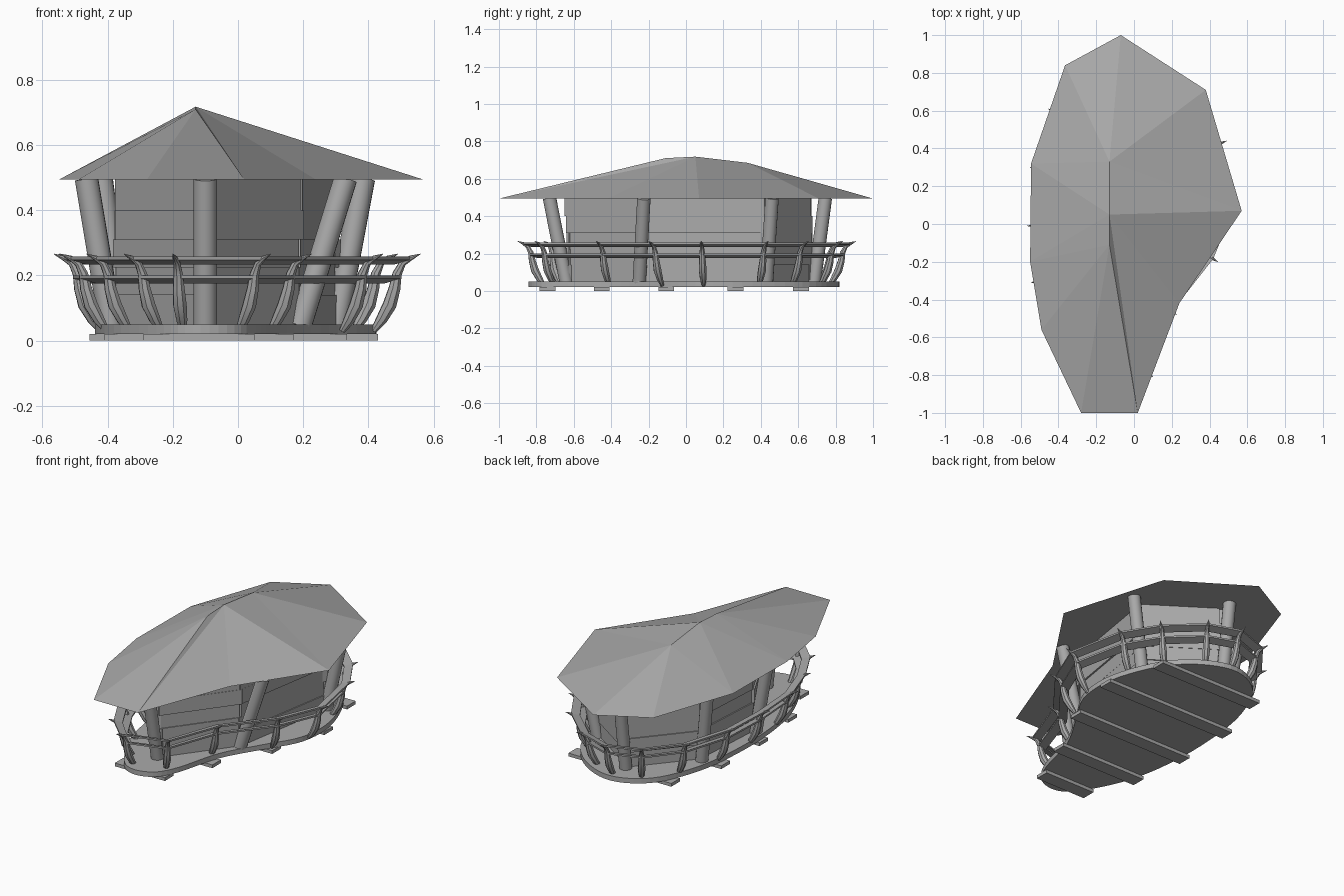
import bpy, bmesh, math, random
from mathutils import Vector

if "Cube" in bpy.data.objects:
    bpy.data.objects.remove(bpy.data.objects["Cube"])

random.seed(4)

# One dark grey for the whole model
grey = bpy.data.materials.new("dark_grey")
grey.diffuse_color = (.4, .4, .4, 1)
grey.use_nodes = True
grey.node_tree.nodes["Principled BSDF"].inputs["Base Color"].default_value = grey.diffuse_color


def make(name, verts, faces, smooth=False):
    me = bpy.data.meshes.new(name)
    bm = bmesh.new()
    vs = [bm.verts.new(v) for v in verts]
    for f in faces:
        bm.faces.new([vs[i] for i in f])
    bmesh.ops.recalc_face_normals(bm, faces=bm.faces)
    bm.to_mesh(me)
    bm.free()
    me.materials.append(grey)
    ob = bpy.data.objects.new(name, me)
    bpy.context.collection.objects.link(ob)
    if smooth:
        bpy.ops.object.select_all(action='DESELECT')
        ob.select_set(True)
        bpy.context.view_layer.objects.active = ob
        bpy.ops.object.shade_smooth_by_angle(angle=math.radians(40))
    return ob


def loft(name, rings, closed=False, smooth=False):
    """Skin a list of equal-sized vertex rings."""
    n, m = len(rings[0]), len(rings)
    faces = []
    for i in range(m if closed else m - 1):
        a, b = i * n, ((i + 1) % m) * n
        faces += [(a + k, a + (k + 1) % n, b + (k + 1) % n, b + k) for k in range(n)]
    if not closed:
        faces += [tuple(range(n)), tuple(range((m - 1) * n, m * n))]
    return make(name, [v for r in rings for v in r], faces, smooth)


def tube(name, path, radii, sides):
    rings = []
    for i, p in enumerate(path):
        t = (path[min(i + 1, len(path) - 1)] - path[max(i - 1, 0)]).normalized()
        u = t.cross(Vector((0.3, 0.95, 0.02))).normalized()
        w = t.cross(u)
        rings.append([p + radii[i] * (u * math.cos(a) + w * math.sin(a))
                      for a in (2 * math.pi * k / sides for k in range(sides))])
    return loft(name, rings, smooth=True)


def box(name, x0, x1, y0, y1, z0, z1):
    r = [(x0, y0), (x1, y0), (x1, y1), (x0, y1)]
    return loft(name, [[(x, y, z) for x, y in r] for z in (z0, z1)])


def spline(pts, steps):
    """Closed Catmull-Rom curve."""
    p = [Vector(q) for q in pts]
    n, out = len(p), []
    for i in range(n):
        a, b, c, d = p[i - 1], p[i], p[(i + 1) % n], p[(i + 2) % n]
        for s in range(steps):
            t = s / steps
            out.append(0.5 * (2 * b + (c - a) * t + (2 * a - 5 * b + 4 * c - d) * t * t
                              + (3 * b - a - 3 * c + d) * t ** 3))
    return out


# Roof: irregular eave outline, each corner tied to one of three ridge points
ridge = [(-.13, -.11, .71), (-.13, .05, .718), (-.13, .33, .685)]
eave = [(-.28, -1, 0), (.02, -1, 0), (.24, -.42, 1), (.57, .07, 1), (.38, .71, 2), (-.07, 1, 2),
        (-.365, .84, 2), (-.545, .32, 2), (-.55, -.2, 1), (-.49, -.56, 0)]
n = len(eave)
faces = [tuple(range(n))]
for i in range(n):
    j = (i + 1) % n
    a, b = eave[i][2], eave[j][2]
    faces.append((i, j, n + b))
    if a != b:
        faces.append((i, n + b, n + a))
make("roof", [(x, y, .494) for x, y, _ in eave] + ridge, faces)

# Deck: smooth rounded slab
deck = spline([(-.14, -.84), (-.01, -.81), (.07, -.68), (.15, -.4), (.28, -.17), (.405, .05), (.415, .3),
               (.31, .58), (.15, .75), (-.06, .82), (-.26, .72), (-.38, .48), (-.43, .2), (-.435, -.15),
               (-.38, -.48), (-.25, -.75)], 5)
loft("deck", [[(p.x, p.y, z) for p in deck] for z in (.02, .05)])

# Planks supporting the deck
for y, x0, x1 in [(-.74, -.29, .05), (-.45, -.41, .17), (-.105, -.455, .335),
                  (.265, -.455, .43), (.615, -.36, .34)]:
    box("support_plank", x0, x1, y - .042, y + .042, 0, .02)

# Leaning round pillars (base, top)
pillars = [((-.10, -.64), (-.10, -.73)), ((.19, -.25), (.33, -.225)), ((.30, .43), (.385, .46)),
           ((-.07, .685), (-.07, .745)), ((-.36, .36), (-.42, .39)), ((-.39, -.12), (-.465, -.13))]
for b, t in pillars:
    tube("pillar", [Vector((*b, .045)), Vector((*t, .497))], [.036, .036], 16)

# Hut walls: stacked boards between pillar feet, each row slightly offset
corners = [Vector(c) for c in [(-.10, -.64), (.19, -.25), (.30, .42), (-.07, .67), (-.34, .35), (-.37, -.12)]]
rows = [.05, .14, .225, .31, .40, .495]
for i, a in enumerate(corners):
    b = corners[(i + 1) % len(corners)]
    d = (b - a).normalized()
    nrm = Vector((d.y, -d.x))
    for z0, z1 in zip(rows, rows[1:]):
        o = random.uniform(-.004, .012)
        e = random.uniform(-.012, .012)
        q = [a + d * e + nrm * o, b + d * e + nrm * o,
             b + d * e + nrm * (o - .03), a + d * e + nrm * (o - .03)]
        loft("wall_board", [[(p.x, p.y, z) for p in q] for z in (z0, z1)])

# Railing: horn-shaped posts around the deck
tips = [Vector(t) for t in [(-.2, -.9), (.1, -.81), (.225, -.48), (.445, -.2), (.56, .08), (.49, .44),
                            (.36, .655), (.16, .84), (-.05, .91), (-.28, .83), (-.455, .61), (-.55, .3),
                            (-.565, -.01), (-.545, -.31), (-.465, -.55), (-.35, -.76)]]
normals = []
for i in range(len(tips)):
    d = ((tips[i] - tips[i - 1]).normalized() + (tips[(i + 1) % len(tips)] - tips[i]).normalized()).normalized()
    normals.append(Vector((d.y, -d.x)))
profile = [(-.145, .03, .010), (-.12, .065, .018), (-.095, .11, .022), (-.08, .16, .019),
           (-.072, .205, .015), (-.055, .238, .011), (-.03, .254, .008), (0, .266, .001)]
for t, m in zip(tips, normals):
    tube("rail_post", [Vector((*(t + m * o), z)) for o, z, _ in profile], [r for *_, r in profile], 8)

# Two rings of tilted flat boards joining the posts
for name, off, z in [("upper_rail", -.055, .246), ("lower_rail", -.085, .188)]:
    section = [(-.025, -.012), (.025, .002), (.025, .012), (-.025, -.002)]
    loft(name, [[Vector((*(t + m * (off + o)), z + h)) for o, h in section]
                for t, m in zip(tips, normals)], closed=True)
